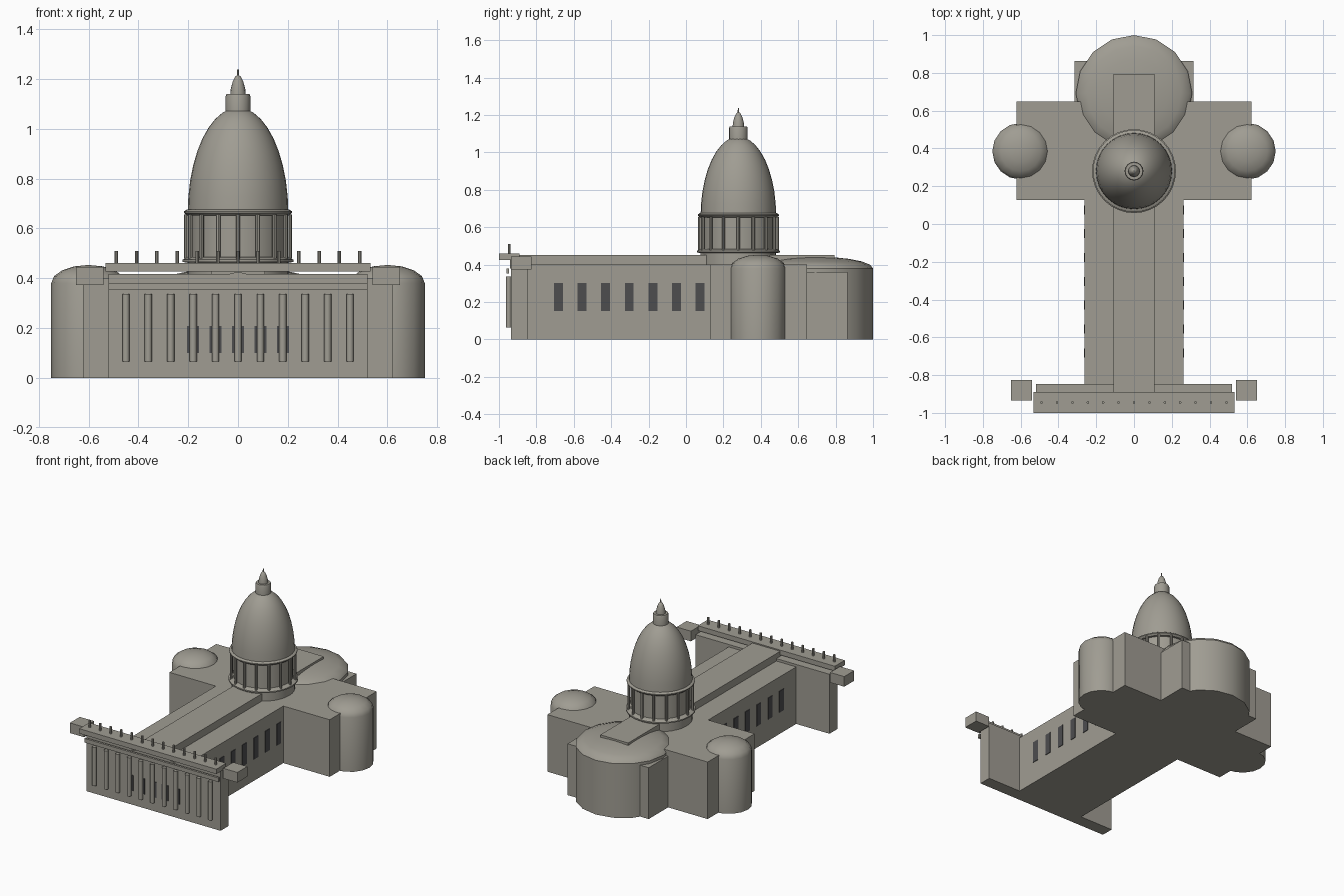
import bpy, bmesh, math

if "Cube" in bpy.data.objects:
    bpy.data.objects.remove(bpy.data.objects["Cube"])


def material(name, rgb):
    m = bpy.data.materials.new(name)
    m.diffuse_color = (*rgb, 1)
    m.use_nodes = True
    m.node_tree.nodes["Principled BSDF"].inputs["Base Color"].default_value = m.diffuse_color
    return m


STONE = material("warm_grey_stone", (0.35, 0.335, 0.29))
DARK = material("dark_opening", (0.075, 0.075, 0.078))


def finish(name, bm, mat, smooth=False):
    bmesh.ops.recalc_face_normals(bm, faces=bm.faces)
    me = bpy.data.meshes.new(name)
    bm.to_mesh(me)
    bm.free()
    me.materials.append(mat)
    ob = bpy.data.objects.new(name, me)
    bpy.context.collection.objects.link(ob)
    if smooth:
        bpy.ops.object.select_all(action='DESELECT')
        ob.select_set(True)
        bpy.context.view_layer.objects.active = ob
        bpy.ops.object.shade_smooth_by_angle(angle=math.radians(35))
    return ob


def box(name, x, y, z, mat=STONE):
    """Box from (min, max) ranges."""
    bm = bmesh.new()
    bmesh.ops.create_cube(bm, size=1)
    for v in bm.verts:
        v.co = [r[0] if c < 0 else r[1] for c, r in zip(v.co, (x, y, z))]
    return finish(name, bm, mat)


def lathe(name, centre, profile, segs, mat=STONE):
    """Revolve a (radius, height) profile about a vertical axis."""
    bm = bmesh.new()
    rings = []
    for r, z in profile:
        if r < 1e-5:
            rings.append([bm.verts.new((centre[0], centre[1], z))])
        else:
            rings.append([bm.verts.new((centre[0] + r * math.sin(2 * math.pi * i / segs),
                                        centre[1] + r * math.cos(2 * math.pi * i / segs), z))
                          for i in range(segs)])
    for a, b in zip(rings, rings[1:]):
        for i in range(segs):
            j = (i + 1) % segs
            if len(b) == 1:
                bm.faces.new((a[i], a[j], b[0]))
            else:
                bm.faces.new((a[i], a[j], b[j], b[i]))
    for ring in (rings[0], rings[-1]):
        if len(ring) > 1:
            bm.faces.new(ring)
    return finish(name, bm, mat, True)


def cap(r, z, h, rings):
    """Elliptical dome profile."""
    return [(r * math.cos(math.pi / 2 * k / rings), z + h * math.sin(math.pi / 2 * k / rings))
            for k in range(rings + 1)]


def posts(name, spots, r, z0, z1, segs):
    """Many upright cylinders in one object."""
    bm = bmesh.new()
    for x, y in spots:
        made = bmesh.ops.create_cone(bm, cap_ends=True, segments=segs, radius1=r, radius2=r,
                                     depth=z1 - z0)
        bmesh.ops.translate(bm, verts=made["verts"], vec=(x, y, (z0 + z1) / 2))
    return finish(name, bm, STONE, True)


# Main building masses
box("nave", (-0.262, 0.262), (-0.86, 0.30), (0, 0.40))
box("transept", (-0.622, 0.622), (0.128, 0.648), (0, 0.40))
box("choir", (-0.315, 0.315), (0.60, 0.863), (0, 0.36))
box("roof_ridge", (-0.108, 0.108), (-0.92, 0.795), (0.39, 0.452))

# Rounded ends with shallow domes
lathe("rear_apse", (0, 0.692), [(0.308, 0)] + cap(0.308, 0.38, 0.063, 5), 16)
for side, label in ((-1, "left"), (1, "right")):
    lathe(label + "_apse", (side * 0.6, 0.385), [(0.15, 0)] + cap(0.15, 0.38, 0.073, 4), 16)

# Front wall with its bands, attic and side blocks
box("facade", (-0.52, 0.52), (-0.935, -0.847), (0, 0.417))
box("entablature", (-0.52, 0.52), (-0.961, -0.946), (0.352, 0.38))
box("attic", (-0.532, 0.532), (-1.0, -0.89), (0.426, 0.46))
for side, label in ((-1, "left"), (1, "right")):
    xs = sorted((side * 0.54, side * 0.65))
    box(label + "_bell_block", xs, (-0.935, -0.825), (0.373, 0.444))

# Pediment
bm = bmesh.new()
tri = [bm.verts.new((x, -0.94, z)) for x, z in ((-0.175, 0.38), (0.175, 0.38), (0, 0.426))]
face = bm.faces.new(tri)
ext = bmesh.ops.extrude_face_region(bm, geom=[face])
bmesh.ops.translate(bm, vec=(0, 0.05, 0),
                    verts=[g for g in ext["geom"] if isinstance(g, bmesh.types.BMVert)])
finish("pediment", bm, STONE)

# Facade columns and roof statues
posts("facade_columns", [((i - 5) * 0.09, -0.948) for i in range(11)], 0.0145, 0.065, 0.336, 12)
posts("roof_statues", [((i - 6) * 0.0815, -0.945) for i in range(13)], 0.007, 0.455, 0.51, 8)

# Doors and side windows as thin plates
for i in range(5):
    x = (i - 2) * 0.09
    box("door", (x - 0.024, x + 0.024), (-0.940, -0.934), (0.10, 0.208), DARK)
for side in (-1, 1):
    for i in range(7):
        y = -0.682 + i * 0.1262
        xs = sorted((side * 0.260, side * 0.266))
        box("side_window", xs, (y - 0.024, y + 0.024), (0.152, 0.302), DARK)

# Central drum
C = (0, 0.28)
lathe("drum_base", C, [(0.202, 0.38), (0.202, 0.462), (0.222, 0.465), (0.222, 0.474),
                       (0.205, 0.484)], 32)
lathe("drum", C, [(0.19, 0.47), (0.19, 0.66)], 32)
posts("drum_columns", [(0.207 * math.sin(a), C[1] + 0.207 * math.cos(a))
                       for a in (math.pi * k / 8 for k in range(16))], 0.009, 0.478, 0.656, 8)
lathe("drum_cornice", C, [(0.205, 0.652), (0.217, 0.662), (0.217, 0.668), (0.205, 0.676)], 32)

# Great dome, lantern, cupola and spike
lathe("great_dome", C, cap(0.202, 0.66, 0.425, 10), 32)
lathe("lantern", C, [(0.05, 1.065), (0.05, 1.13), (0.046, 1.14)], 16)
lathe("cupola", C, [(0.031, 1.135), (0.029, 1.16), (0.021, 1.19), (0.011, 1.21), (0, 1.217)], 16)
lathe("spike", C, [(0.004, 1.20), (0.003, 1.238)], 8)
